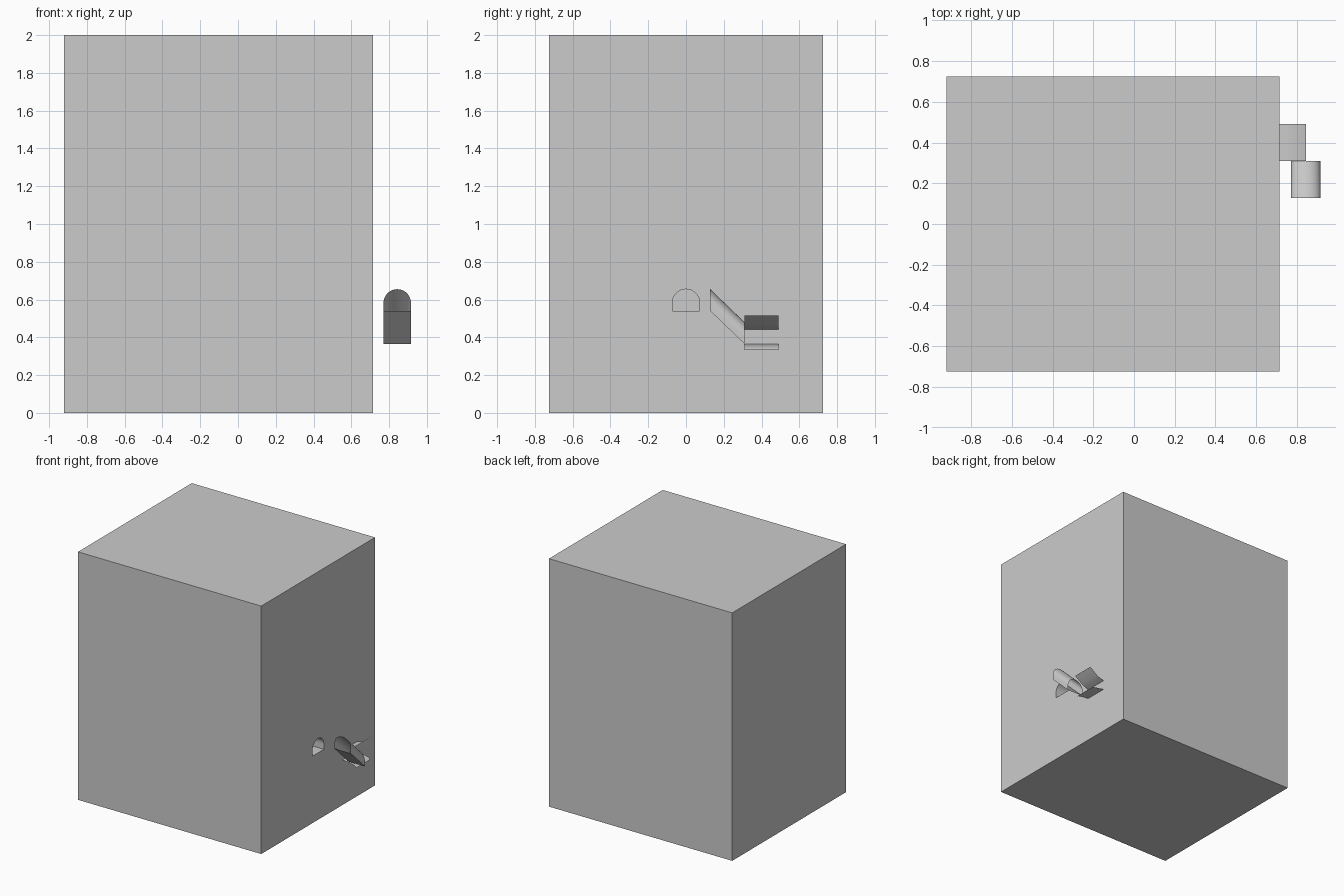
import bpy, math

if "Cube" in bpy.data.objects:
    bpy.data.objects.remove(bpy.data.objects["Cube"])


def mesh_object(name, verts, faces):
    mesh = bpy.data.meshes.new(name)
    mesh.from_pydata(verts, [], faces)
    mesh.update()
    ob = bpy.data.objects.new(name, mesh)
    bpy.context.collection.objects.link(ob)
    return ob


def arch(radius=0.0725, leg=0.0425, steps=16):
    """Round-topped opening, as (sideways, up) points from its flat base."""
    pts = [(radius, 0)]
    for i in range(steps + 1):
        a = math.pi * i / steps
        pts.append((radius * math.cos(a), leg + radius * math.sin(a)))
    return pts + [(-radius, 0)]


def loft(name, start, end, closed=True, caps=False):
    n = len(start)
    faces = [(i, (i + 1) % n, n + (i + 1) % n, n + i)
             for i in range(n if closed else n - 1)]
    if caps:
        faces += [tuple(reversed(range(n))), tuple(range(n, 2 * n))]
    return mesh_object(name, start + end, faces)


def smooth(ob):
    bpy.ops.object.select_all(action='DESELECT')
    ob.select_set(True)
    bpy.context.view_layer.objects.active = ob
    bpy.ops.object.shade_smooth_by_angle(angle=math.radians(30))


# Main block
bpy.ops.mesh.primitive_cube_add(size=1, location=(-0.1025, 0, 1))
block = bpy.context.object
block.name = "main_block"
block.scale = (1.635, 1.45, 2)
bpy.ops.object.transform_apply(location=True, scale=True)

# Arched recess in the right wall
cutter = loft("recess_cutter",
              [(0.50, s, 0.54 + u) for s, u in arch()],
              [(0.80, s, 0.54 + u) for s, u in arch()], caps=True)
cutter.hide_render = True
cut = block.modifiers.new("recess", 'BOOLEAN')
cut.operation = 'DIFFERENCE'
cut.solver = 'EXACT'
cut.object = cutter
bpy.context.view_layer.objects.active = block
bpy.ops.object.modifier_apply(modifier=cut.name)
bpy.data.objects.remove(cutter)

# Sloping arched chute, thin-walled and open at both ends
smooth(loft("sloping_chute",
            [(0.843 + s, 0.128, 0.54 + u) for s, u in arch()],
            [(0.843 + s, 0.310, 0.365 + u) for s, u in arch()]))

# Flared open channel, its curved back buried in the wall
upper = [(0.70, 0.435), (0.72, 0.443), (0.75, 0.453), (0.78, 0.467), (0.845, 0.515)]
lower = [(0.70, 0.367), (0.74, 0.361), (0.78, 0.355), (0.82, 0.347), (0.838, 0.332)]
for name, prof in (("channel_top", upper), ("channel_bottom", lower)):
    smooth(loft(name, [(x, 0.31, z) for x, z in prof],
                [(x, 0.49, z) for x, z in prof], closed=False))
